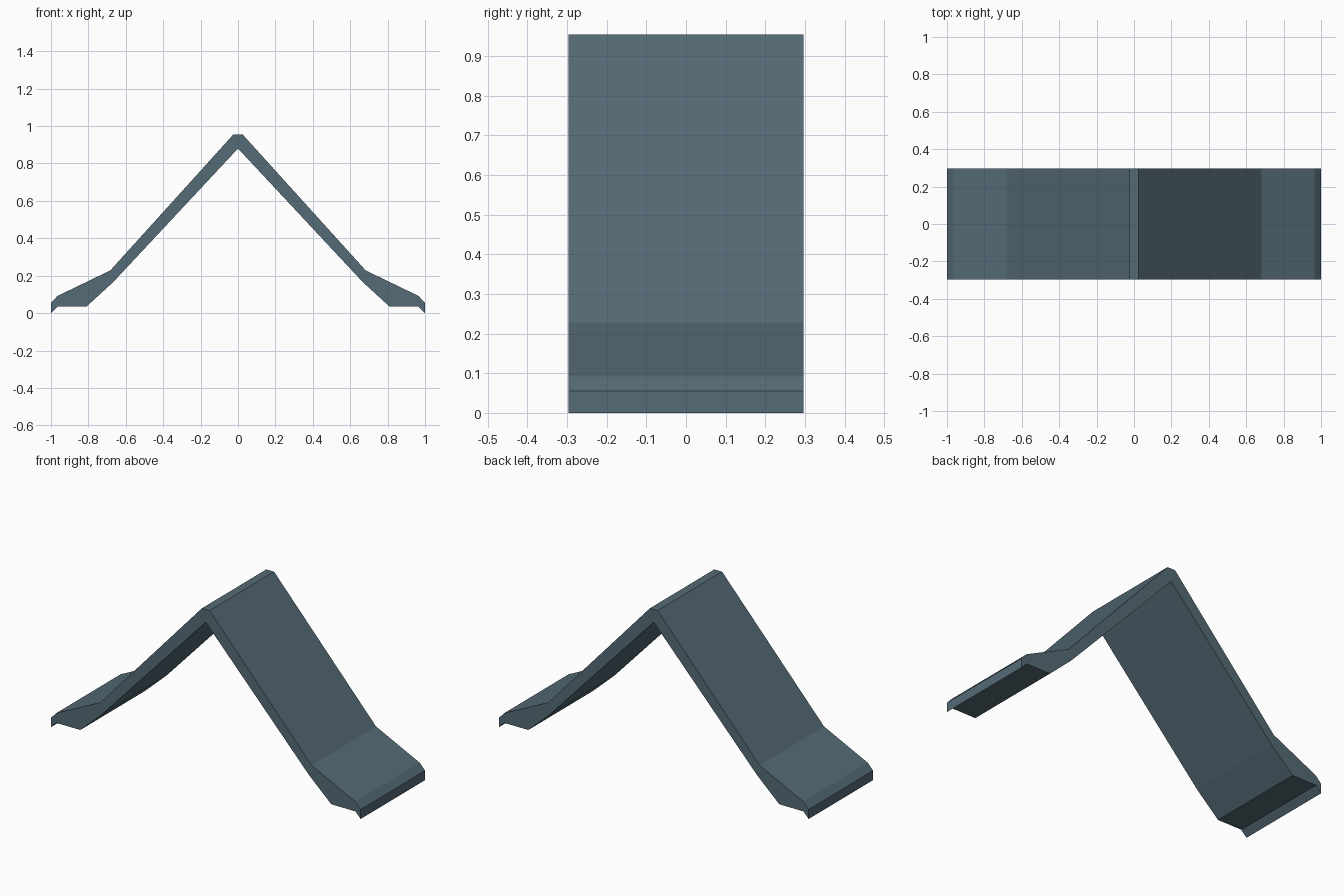
import bpy
import bmesh

cube = bpy.data.objects.get("Cube")
if cube:
    bpy.data.objects.remove(cube, do_unlink=True)

# Slate blue-grey material
slate = bpy.data.materials.new("slate_blue_grey")
slate.use_nodes = True
colour = (0.09, 0.145, 0.18, 1.0)
slate.diffuse_color = colour
slate.node_tree.nodes["Principled BSDF"].inputs["Base Color"].default_value = colour

HALF_DEPTH = 0.297

# Right half of the profile: ridge, leg, flared foot with chamfered lip, underside
outer = [(0.025, 0.955), (0.683, 0.228), (0.965, 0.092), (1.0, 0.055), (1.0, 0.0),
         (0.965, 0.035), (0.81, 0.035), (0.668, 0.165)]
inner_peak = [(0.0, 0.88)]
profile = outer + inner_peak + [(-x, z) for x, z in reversed(outer)]

# Extrude the mirrored profile along the depth
bm = bmesh.new()
face = bm.faces.new([bm.verts.new((x, -HALF_DEPTH, z)) for x, z in profile])
side = bmesh.ops.extrude_face_region(bm, geom=[face])
moved = [v for v in side["geom"] if isinstance(v, bmesh.types.BMVert)]
bmesh.ops.translate(bm, vec=(0, 2 * HALF_DEPTH, 0), verts=moved)
bmesh.ops.recalc_face_normals(bm, faces=bm.faces)

mesh = bpy.data.meshes.new("folded_bracket")
bm.to_mesh(mesh)
bm.free()
mesh.materials.append(slate)
bracket = bpy.data.objects.new("folded_bracket", mesh)
bpy.context.collection.objects.link(bracket)
